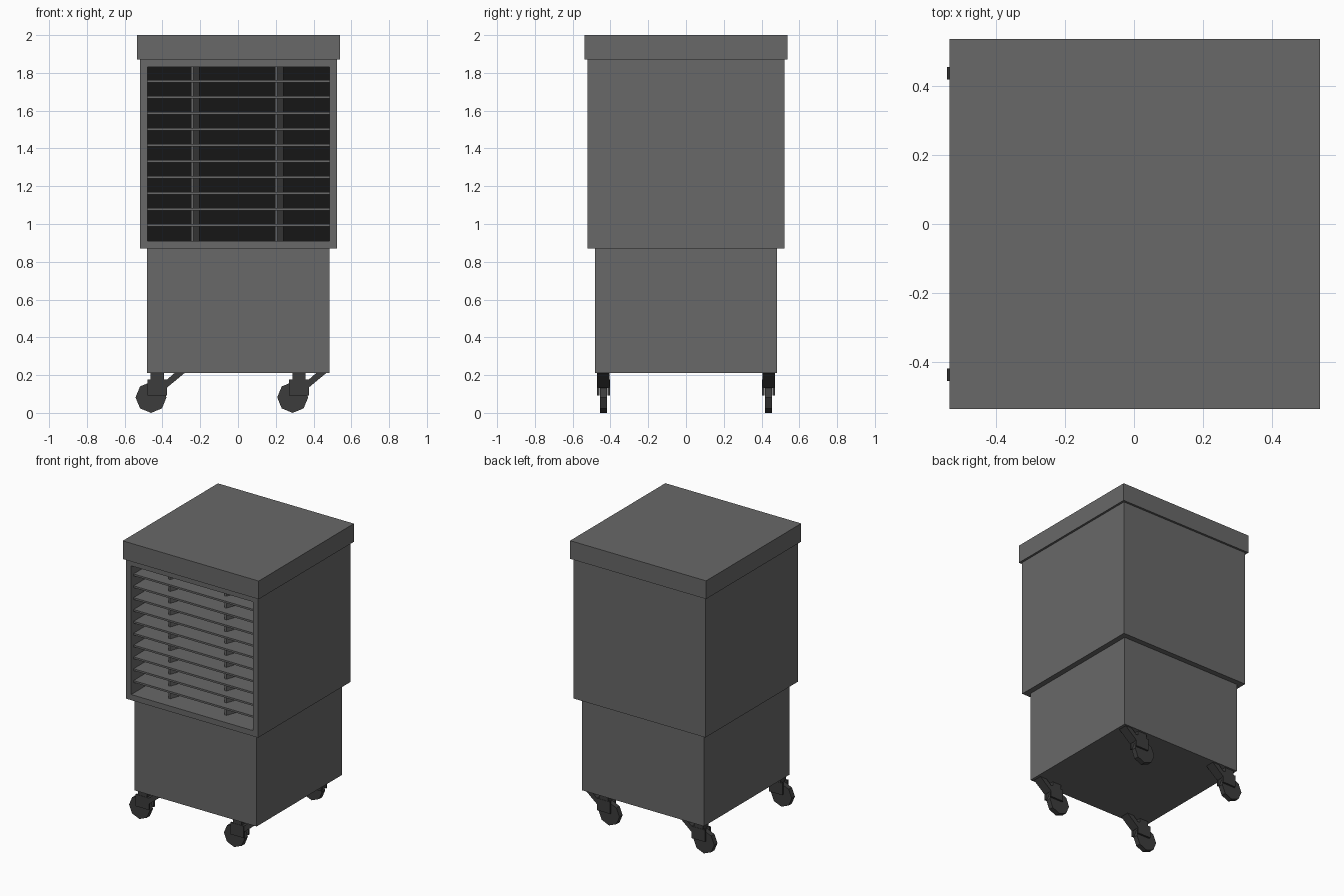
import bpy, bmesh, math
from mathutils import Matrix, Vector

if "Cube" in bpy.data.objects:
    bpy.data.objects.remove(bpy.data.objects["Cube"])


def material(name, v):
    m = bpy.data.materials.new(name)
    m.diffuse_color = (v, v, v, 1)
    m.use_nodes = True
    m.node_tree.nodes["Principled BSDF"].inputs["Base Color"].default_value = m.diffuse_color
    return m


GREY = material("housing_grey", 0.14)
DARK = material("caster_dark", 0.045)
BLACK = material("vent_black", 0.008)
CX = 0.0025  # housing centre in x


def finish(name, bm, *mats):
    bmesh.ops.recalc_face_normals(bm, faces=bm.faces)
    me = bpy.data.meshes.new(name)
    bm.to_mesh(me)
    bm.free()
    for m in mats:
        me.materials.append(m)
    ob = bpy.data.objects.new(name, me)
    bpy.context.collection.objects.link(ob)
    return ob


def add_box(bm, lo, hi):
    lo, hi = Vector(lo), Vector(hi)
    mat = Matrix.Translation((lo + hi) / 2) @ Matrix.Diagonal((*(hi - lo), 1))
    bmesh.ops.create_cube(bm, size=1, matrix=mat)


def add_prism(bm, pts, y0, y1):
    # extrude an (x, z) profile along y
    f = bm.faces.new([bm.verts.new((x, y0, z)) for x, z in pts])
    r = bmesh.ops.extrude_face_region(bm, geom=[f])
    vs = [g for g in r["geom"] if isinstance(g, bmesh.types.BMVert)]
    bmesh.ops.translate(bm, verts=vs, vec=(0, y1 - y0, 0))


def housing_box(name, half, z0, z1):
    bm = bmesh.new()
    add_box(bm, (CX - half, -half, z0), (CX + half, half, z1))
    return finish(name, bm, GREY)


# Lower tank and lid
housing_box("lower_tank", 0.483, 0.21, 0.87)
housing_box("lid", 0.5375, 1.87, 2.0)

# Upper housing with recessed vent opening in the front
H = 0.522
bm = bmesh.new()
add_box(bm, (CX - H, -H, 0.87), (CX + H, H, 1.87))
bm.normal_update()
front = min(bm.faces, key=lambda f: f.calc_center_median().y)
bmesh.ops.inset_region(bm, faces=[front], thickness=0.04, use_even_offset=True)
pocket = bmesh.ops.extrude_discrete_faces(bm, faces=[front])["faces"][0]
bmesh.ops.translate(bm, verts=pocket.verts, vec=(0, 0.21, 0))
pocket.material_index = 1
finish("upper_housing", bm, GREY, BLACK)

# Horizontal louvre slats
bm = bmesh.new()
for i in range(10):
    z = 0.993 + i * 0.0847
    add_box(bm, (CX - 0.482, -0.495, z - 0.0065), (CX + 0.482, -0.315, z + 0.0065))
finish("louvre_slats", bm, GREY)

# Angled vertical vanes behind the slat edges
bm = bmesh.new()
for x in (-0.25, 0.195):
    plan = [(x, -0.43), (x + 0.015, -0.43), (x + 0.046, -0.345), (x + 0.031, -0.345)]
    f = bm.faces.new([bm.verts.new((a, b, 0.908)) for a, b in plan])
    r = bmesh.ops.extrude_face_region(bm, geom=[f])
    vs = [g for g in r["geom"] if isinstance(g, bmesh.types.BMVert)]
    bmesh.ops.translate(bm, verts=vs, vec=(0, 0, 0.922))
finish("vertical_vanes", bm, GREY)

# Four identical trailing casters
for side, y in (("front", -0.4375), ("back", 0.4375)):
    for hand, x in (("left", -0.427), ("right", 0.323)):
        tag = f"{side}_{hand}_caster"
        # Octagonal wheel
        bm = bmesh.new()
        wx, r = x - 0.0335, 0.082
        ring = [(wx + r * math.cos(k * math.pi / 4), r + r * math.sin(k * math.pi / 4))
                for k in range(8)]
        add_prism(bm, ring, y - 0.018, y + 0.018)
        finish(tag + "_wheel", bm, DARK)
        # Fork plates, bridge, stem and slanted brace
        bm = bmesh.new()
        for s in (-1, 1):
            a, b = sorted((y + s * 0.021, y + s * 0.034))
            add_box(bm, (x - 0.052, a, 0.093), (x + 0.052, b, 0.178))
        add_box(bm, (x - 0.03, y - 0.021, 0.165), (x + 0.052, y + 0.021, 0.178))
        add_box(bm, (x - 0.035, y - 0.032, 0.178), (x + 0.035, y + 0.032, 0.212))
        add_prism(bm, [(x + 0.05, 0.133), (x + 0.143, 0.21), (x + 0.09, 0.21), (x + 0.05, 0.175)],
                  y - 0.033, y + 0.033)
        finish(tag + "_fork", bm, DARK)
